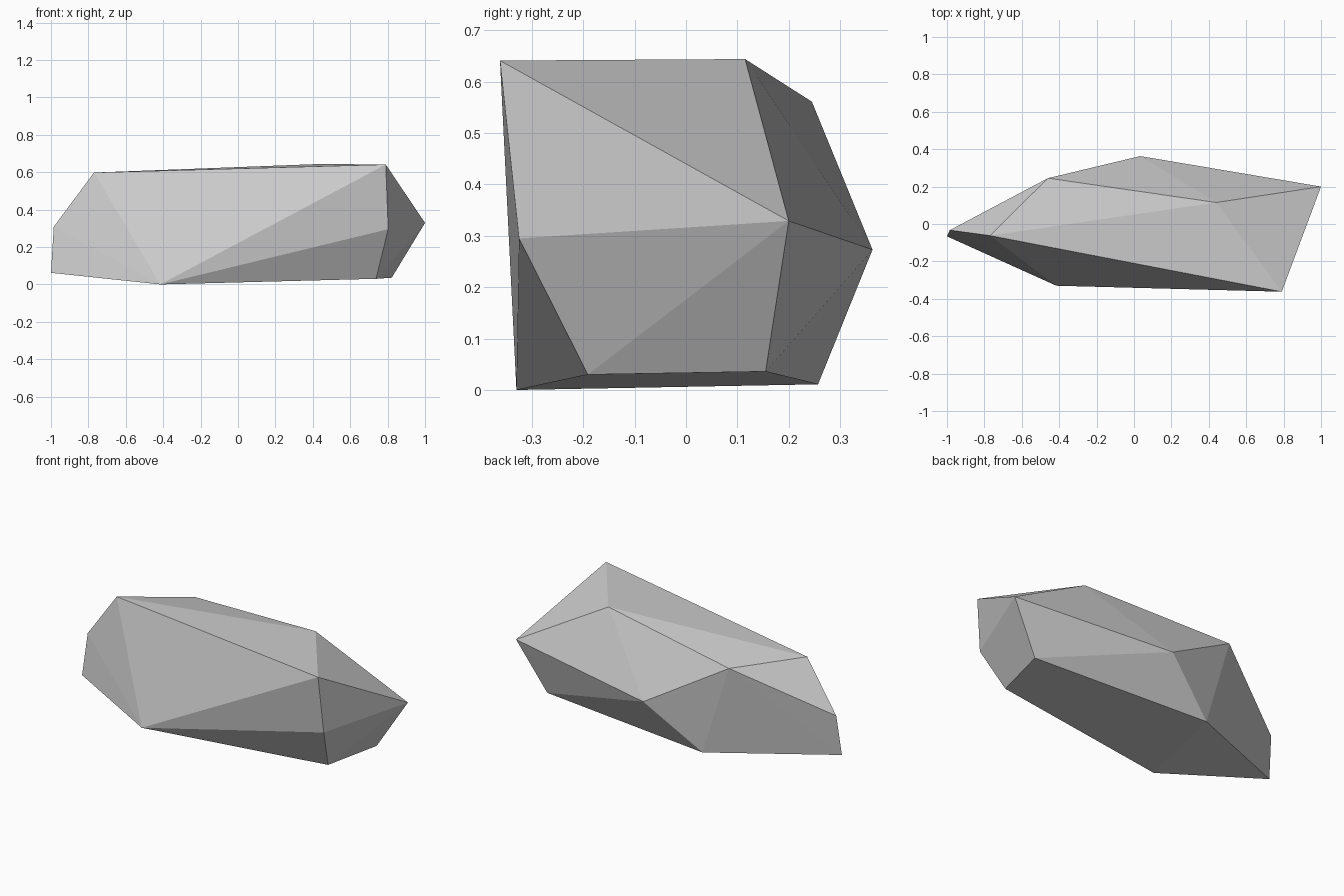
import bpy
import bmesh

if "Cube" in bpy.data.objects:
    bpy.data.objects.remove(bpy.data.objects["Cube"])

# Corner points of the faceted rock; its flat facets are their convex hull
corners = [
    # upper rim
    (0.79, -0.362, 0.643), (0.44, 0.115, 0.646),
    (-0.46, 0.245, 0.563), (-0.77, -0.062, 0.60),
    # middle belt
    (1.0, 0.20, 0.331), (0.803, -0.325, 0.297),
    (0.033, 0.363, 0.275), (-0.985, -0.033, 0.31),
    # underside
    (-1.0, -0.066, 0.064), (-0.415, -0.33, 0.002),
    (0.738, -0.191, 0.032), (0.822, 0.155, 0.038), (-0.29, 0.257, 0.013),
]

bm = bmesh.new()
for c in corners:
    bm.verts.new(c)
bmesh.ops.convex_hull(bm, input=bm.verts[:])
bmesh.ops.recalc_face_normals(bm, faces=bm.faces[:])

# Rest the lowest corner on the ground
low = min(v.co.z for v in bm.verts)
bmesh.ops.translate(bm, verts=bm.verts[:], vec=(0, 0, -low))

mesh = bpy.data.meshes.new("rock")
bm.to_mesh(mesh)
bm.free()
rock = bpy.data.objects.new("rock", mesh)
bpy.context.collection.objects.link(rock)
